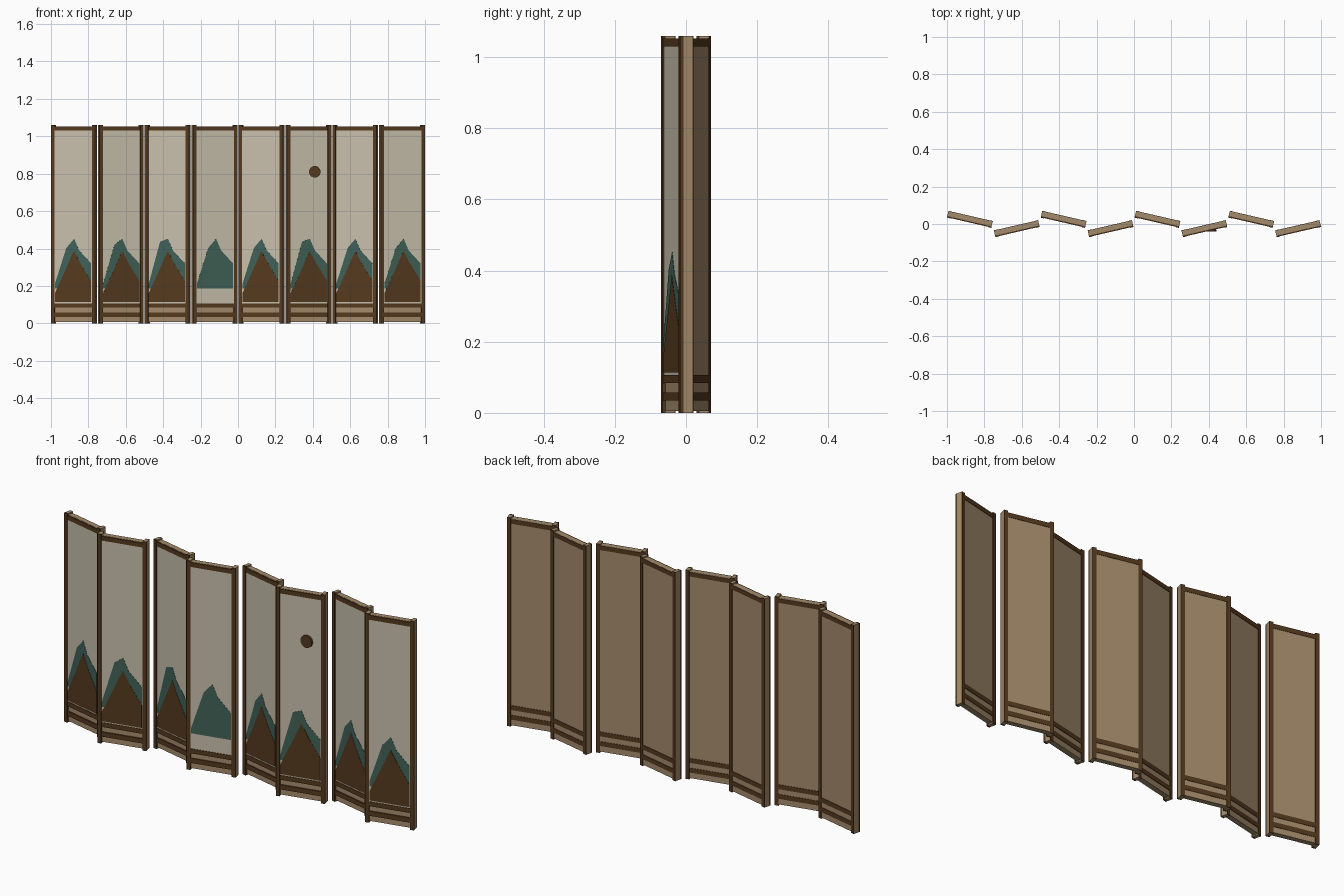
import bpy, bmesh, math
from mathutils import Matrix, Vector

cube = bpy.data.objects.get("Cube")
if cube:
    bpy.data.objects.remove(cube, do_unlink=True)


def material(name, rgb):
    m = bpy.data.materials.new(name)
    m.use_nodes = True
    m.diffuse_color = (*rgb, 1)
    bsdf = m.node_tree.nodes["Principled BSDF"]
    bsdf.inputs["Base Color"].default_value = (*rgb, 1)
    bsdf.inputs["Roughness"].default_value = 0.8
    return m


tan = material("tan_wood", (0.37, 0.26, 0.15))
dark = material("dark_brown", (0.09, 0.042, 0.014))
paper = material("pale_paper", (0.57, 0.52, 0.41))
teal = material("teal_paint", (0.05, 0.12, 0.095))

HALF = 0.1215      # half the width of one leaf
POST = 0.019       # width of an upright
HEIGHT = 1.06
PITCH = 0.2507
TILT = math.radians(13)
FRONT, BACK = -0.010, 0.016   # faces of the wooden core


def finish(name, bm, mat, place):
    bmesh.ops.recalc_face_normals(bm, faces=bm.faces)
    mesh = bpy.data.meshes.new(name)
    bm.to_mesh(mesh)
    bm.free()
    mesh.materials.append(mat)
    obj = bpy.data.objects.new(name, mesh)
    obj.matrix_world = place
    bpy.context.collection.objects.link(obj)
    return obj


def boxes(name, mat, place, spans):
    """One object made of boxes, each given as x, y and z ranges."""
    bm = bmesh.new()
    for span in spans:
        size = [b - a for a, b in span]
        centre = Vector([(a + b) / 2 for a, b in span])
        bmesh.ops.create_cube(bm, size=1, matrix=Matrix.Translation(centre) @ Matrix.Diagonal((*size, 1)))
    return finish(name, bm, mat, place)


def plate(name, mat, place, outline, y0, y1):
    """A thin cut-out facing the front."""
    bm = bmesh.new()
    face = bm.faces.new([bm.verts.new((x, y0, z)) for x, z in outline])
    out = bmesh.ops.extrude_face_region(bm, geom=[face])
    moved = [v for v in out["geom"] if isinstance(v, bmesh.types.BMVert)]
    bmesh.ops.translate(bm, verts=moved, vec=(0, y1 - y0, 0))
    return finish(name, bm, mat, place)


def leaf(i):
    side = 1 if i % 2 == 0 else -1
    place = Matrix.Translation((PITCH * (i - 3.5), 0.025 * side, 0)) @ Matrix.Rotation(-TILT * side, 4, "Z")
    tag = f"_{i + 1}"
    inner = HALF - POST
    inside = (-inner, inner)
    uprights = [(-HALF, -inner), (inner, HALF)]
    full = (0, HEIGHT)

    # Wooden core with its full-height ends
    boxes("panel_core" + tag, tan, place, [(inside, (FRONT, BACK), (0.006, 1.053))])
    boxes("upright_cores" + tag, tan, place, [(x, (FRONT, BACK), full) for x in uprights])

    # Dark facings of the uprights, front and back
    depths = [(-0.019, FRONT), (BACK, 0.019)]
    boxes("upright_facings" + tag, dark, place, [(x, d, full) for x in uprights for d in depths])

    # Top rail and two lower rails, front and back
    rails = [(1.03, 1.052), (0.084, 0.107), (0.035, 0.058)]
    depths = [(-0.017, FRONT), (BACK, 0.0182)]
    boxes("rails" + tag, dark, place, [(inside, d, z) for z in rails for d in depths])

    # Paper and painted hills
    boxes("paper" + tag, paper, place, [(inside, (-0.0145, FRONT), (0.107, 1.03))])
    shoulder = {1: 0.42, 2: 0.437, 5: 0.437}.get(i, 0.403)
    far_hill = [(-0.101, 0.185), (-0.101, 0.21), (-0.038, shoulder), (0.005, 0.452),
                (0.032, 0.39), (0.098, 0.32), (0.098, 0.185)]
    plate("far_hill" + tag, teal, place, far_hill, -0.0145, -0.0155)
    if i != 3:
        near_hill = [(-0.101, 0.113), (-0.101, 0.16), (-0.047, 0.275), (0.004, 0.387),
                     (0.04, 0.32), (0.098, 0.228), (0.098, 0.113)]
        plate("near_hill" + tag, dark, place, near_hill, -0.0145, -0.0165)


for number in range(8):
    leaf(number)

# Round sun on the sixth leaf
bm = bmesh.new()
bmesh.ops.create_cone(bm, cap_ends=True, segments=24, radius1=0.031, radius2=0.031, depth=0.012)
finish("sun_disc", bm, dark, Matrix.Translation((0.41, -0.035, 0.81)) @ Matrix.Rotation(math.pi / 2, 4, "X"))
